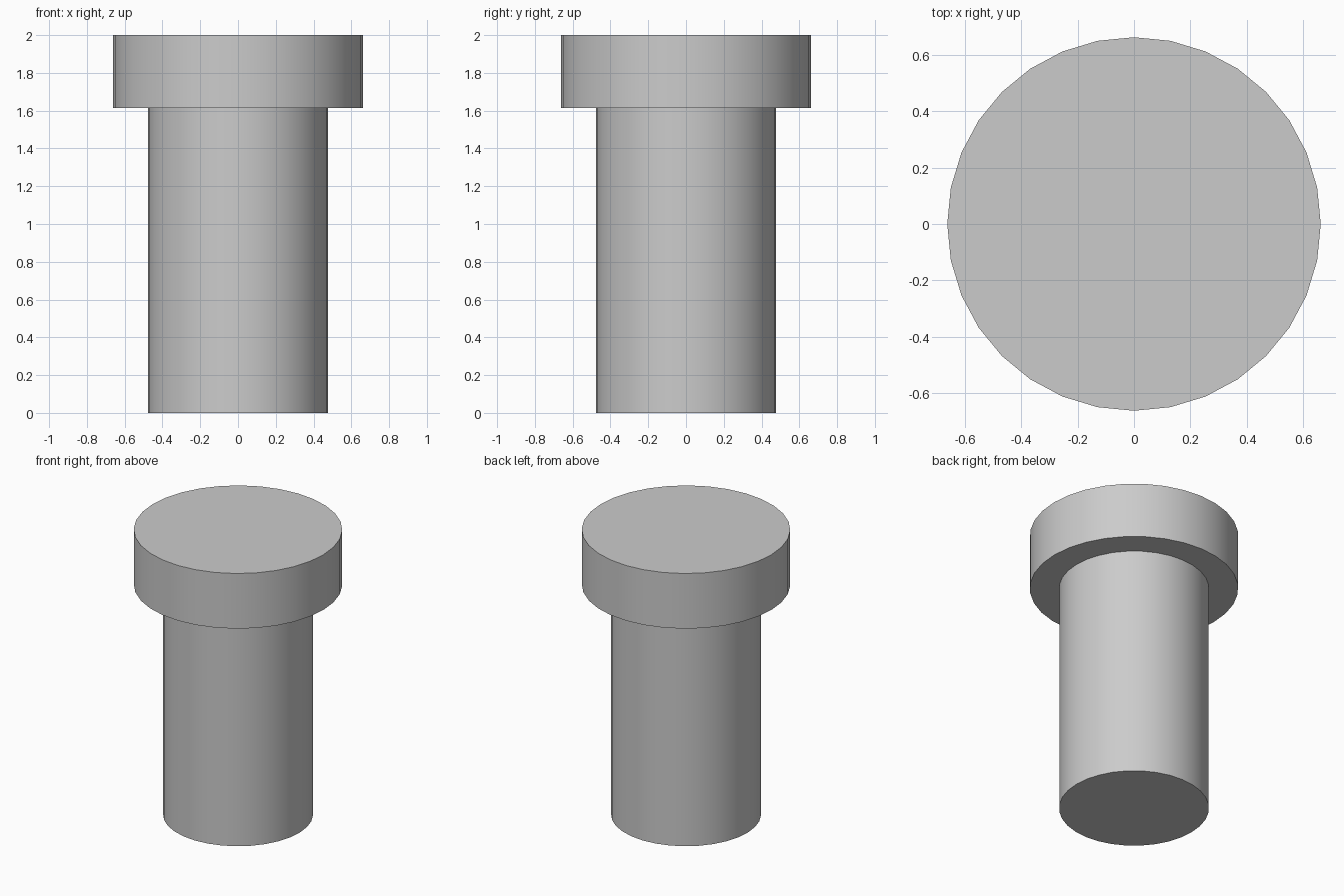
import bpy
import bmesh
from math import cos, sin, pi, radians

if "Cube" in bpy.data.objects:
    bpy.data.objects.remove(bpy.data.objects["Cube"])

SIDES = 32
# (radius, height) profile: shaft, then the wider head
PROFILE = [(0.477, 0.0), (0.477, 1.613), (0.663, 1.613), (0.663, 2.0)]


def lathe(name, profile, sides):
    bm = bmesh.new()
    rings = [[bm.verts.new((r * cos(2 * pi * i / sides), r * sin(2 * pi * i / sides), z))
              for i in range(sides)] for r, z in profile]
    for low, high in zip(rings, rings[1:]):
        for i in range(sides):
            j = (i + 1) % sides
            bm.faces.new((low[i], low[j], high[j], high[i]))
    # end caps
    bm.faces.new(rings[0][::-1])
    bm.faces.new(rings[-1])
    mesh = bpy.data.meshes.new(name)
    bm.to_mesh(mesh)
    bm.free()
    obj = bpy.data.objects.new(name, mesh)
    bpy.context.collection.objects.link(obj)
    return obj


# Headed pin
pin = lathe("headed_pin", PROFILE, SIDES)
bpy.context.view_layer.objects.active = pin
pin.select_set(True)
bpy.ops.object.shade_smooth_by_angle(angle=radians(30))
